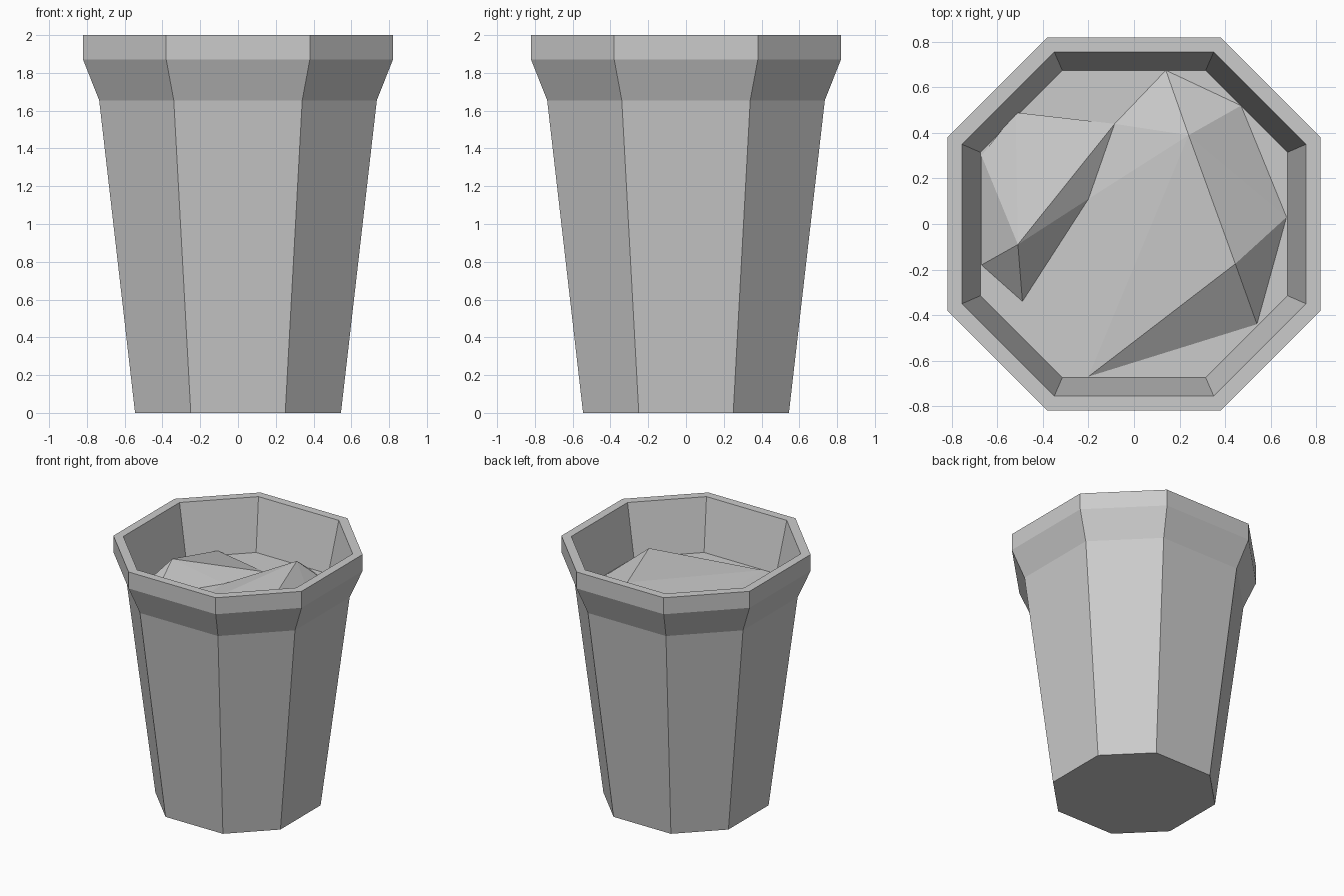
import bpy, bmesh

if "Cube" in bpy.data.objects:
    bpy.data.objects.remove(bpy.data.objects["Cube"])


def octagon(bm, a, h, z):
    """Ring of 8 verts: a = distance to the straight sides, h = half side width."""
    pts = [(a, -h), (a, h), (h, a), (-h, a), (-a, h), (-a, -h), (-h, -a), (h, -a)]
    return [bm.verts.new((x, y, z)) for x, y in pts]


def finish(bm, name):
    bmesh.ops.recalc_face_normals(bm, faces=bm.faces)
    me = bpy.data.meshes.new(name)
    bm.to_mesh(me)
    bm.free()
    ob = bpy.data.objects.new(name, me)
    bpy.context.collection.objects.link(ob)
    return ob


# Bin: outer wall, flared collar, rim and inner wall down to the fill level
FILL = 1.60
profile = [(0.545, 0.25, 0), (0.735, 0.34, 1.655), (0.82, 0.38, 1.87),
           (0.82, 0.38, 2.0), (0.755, 0.35, 2.0), (0.675, 0.315, FILL)]
bm = bmesh.new()
rings = [octagon(bm, *p) for p in profile]
for lo, hi in zip(rings, rings[1:]):
    for i in range(8):
        j = (i + 1) % 8
        bm.faces.new((lo[i], lo[j], hi[j], hi[i]))
bm.faces.new(rings[0])
bm.faces.new(rings[-1])
finish(bm, "bin")


# Rubbish: low faceted heaps poking out of the fill surface
def heap(name, peaks, foot):
    bm = bmesh.new()
    for x, y, z in peaks:
        bm.verts.new((x, y, z))
    for x, y in foot:
        bm.verts.new((x, y, FILL))
    bmesh.ops.convex_hull(bm, input=bm.verts)
    finish(bm, name)


heap("rubbish_large", [(0.24, 0.39, 1.79), (0.445, -0.175, 1.79)],
     [(0.14, 0.675), (-0.085, 0.44), (-0.2, 0.11), (-0.2, -0.67),
      (0.54, -0.44), (0.67, 0.03), (0.47, 0.52)])
heap("rubbish_small", [(-0.51, -0.09, 1.79), (-0.52, 0.49, 1.63)],
     [(-0.2, 0.11), (-0.49, -0.34), (-0.67, -0.18), (-0.67, 0.3), (-0.085, 0.44)])
